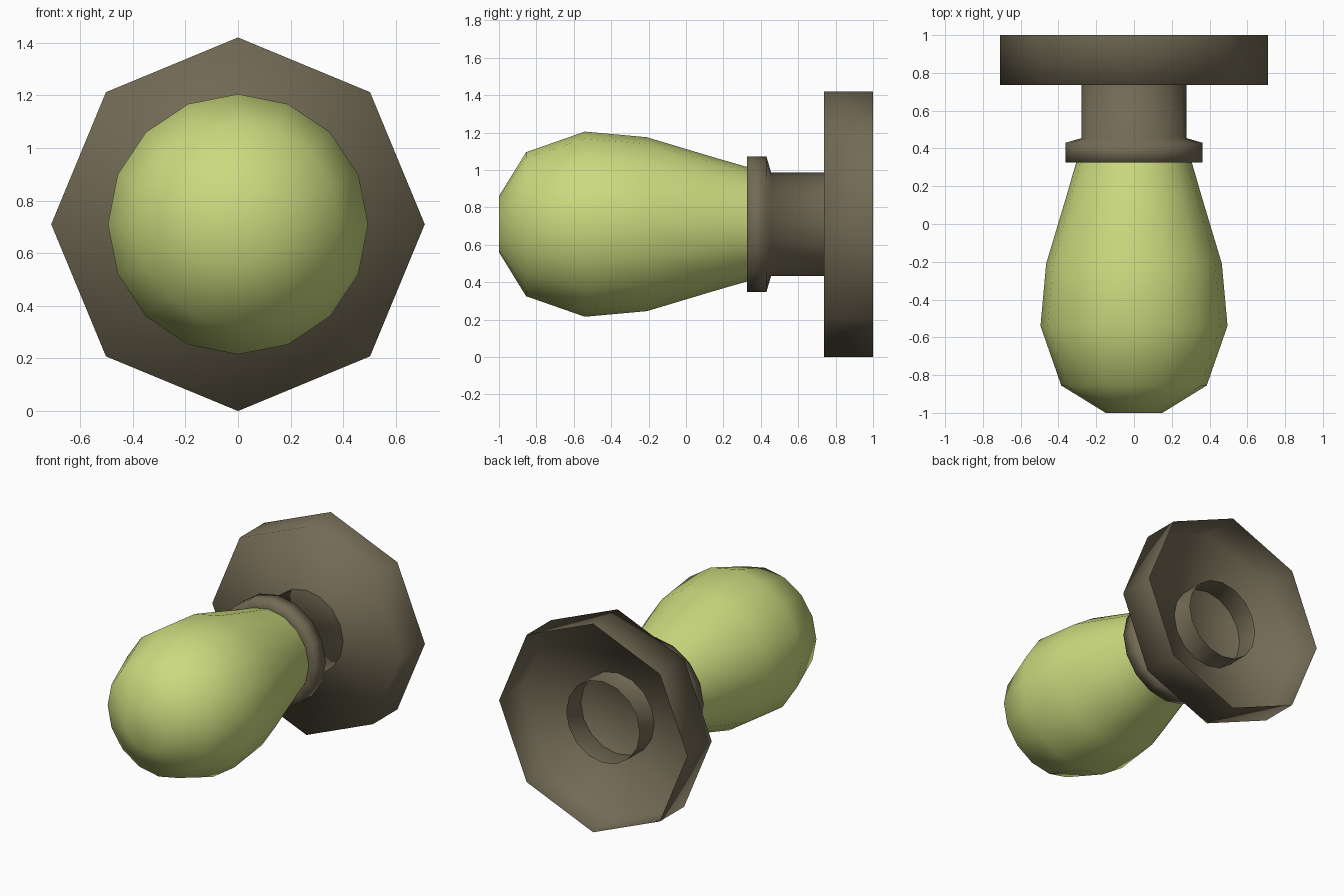
import bpy
import bmesh
from math import sin, cos, tau

AXIS_Z = 0.71

if "Cube" in bpy.data.objects:
    bpy.data.objects.remove(bpy.data.objects["Cube"], do_unlink=True)


def make_material(name, rgb):
    mat = bpy.data.materials.new(name)
    mat.use_nodes = True
    color = (*rgb, 1.0)
    mat.diffuse_color = color
    mat.node_tree.nodes["Principled BSDF"].inputs["Base Color"].default_value = color
    return mat


def lathe(name, profile, sides, mat, cap_front=False):
    """Spin (y, radius) points, listed front to back, around the lamp's axis."""
    bm = bmesh.new()
    rings = []
    for y, r in profile:
        angles = [tau * k / sides for k in range(sides)]
        rings.append([bm.verts.new((r * sin(a), y, AXIS_Z + r * cos(a))) for a in angles])
    for front, back in zip(rings, rings[1:]):
        for k in range(sides):
            n = (k + 1) % sides
            bm.faces.new((front[k], front[n], back[n], back[k]))
    if cap_front:
        bm.faces.new(reversed(rings[0]))
    for face in bm.faces:
        face.smooth = True
    mesh = bpy.data.meshes.new(name)
    bm.to_mesh(mesh)
    bm.free()
    mesh.materials.append(mat)
    obj = bpy.data.objects.new(name, mesh)
    bpy.context.collection.objects.link(obj)
    return obj


glass = make_material("pale lime glass", (0.60, 0.70, 0.21))
metal = make_material("dull bronze", (0.17, 0.145, 0.09))

# Pear-shaped bulb with a small flat tip
lathe("bulb", [(-1, 0.15), (-0.855, 0.385), (-0.54, 0.495), (-0.21, 0.465),
               (0.14, 0.36), (0.33, 0.305)], 16, glass, cap_front=True)

# Collar flaring out around the bulb, narrowing into an open neck tube
lathe("socket_neck", [(0.325, 0.3), (0.325, 0.362), (0.43, 0.362),
                      (0.455, 0.277), (0.895, 0.277)], 16, metal)

# Octagonal wall plate: a thin cup, open at the back
lathe("wall_plate", [(0.737, 0.71), (1, 0.71)], 8, metal, cap_front=True)
